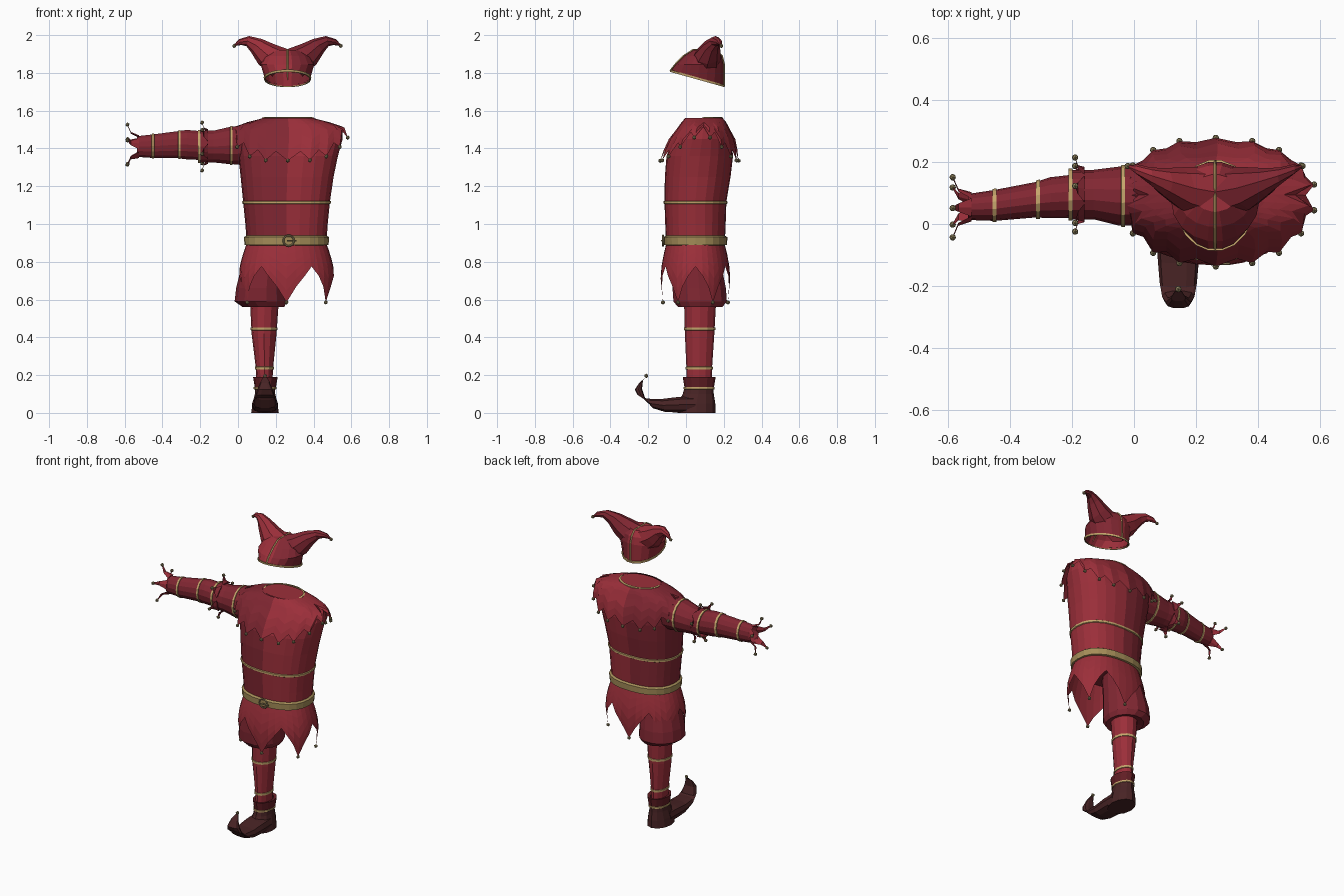
import bpy, bmesh, math
from mathutils import Vector

cube = bpy.data.objects.get("Cube")
if cube:
    bpy.data.objects.remove(cube, do_unlink=True)

X, Y, Z = Vector((1, 0, 0)), Vector((0, 1, 0)), Vector((0, 0, 1))
MID = 0.262


def material(name, rgb):
    m = bpy.data.materials.new(name)
    m.use_nodes = True
    m.diffuse_color = (*rgb, 1)
    m.node_tree.nodes["Principled BSDF"].inputs["Base Color"].default_value = (*rgb, 1)
    return m


RED = material("bright red cloth", (0.33, 0.028, 0.042))
DARK = material("dark red cloth", (0.22, 0.02, 0.032))
CUFF = material("deep red cuff", (0.12, 0.013, 0.018))
BOOT = material("brown leather", (0.065, 0.017, 0.018))
GOLD = material("gold thread", (0.56, 0.38, 0.15))
BELT = material("belt gold", (0.38, 0.27, 0.1))
BELL = material("bell brass", (0.27, 0.22, 0.11))


def finish(name, bm, mats, rule=None):
    bmesh.ops.recalc_face_normals(bm, faces=bm.faces)
    me = bpy.data.meshes.new(name)
    if rule:
        for f in bm.faces:
            f.material_index = rule(f.calc_center_median())
    bm.to_mesh(me)
    bm.free()
    for m in mats:
        me.materials.append(m)
    ob = bpy.data.objects.new(name, me)
    bpy.context.collection.objects.link(ob)
    return ob


def ring(c, u, v, ru, rv, n=14, p=1.0):
    """Closed section; p below 1 makes it boxier."""
    pts = []
    for i in range(n):
        a = math.tau * i / n
        s, k = math.sin(a), math.cos(a)
        pts.append(Vector(c) + u * ru * math.copysign(abs(k) ** p, k)
                   + v * rv * math.copysign(abs(s) ** p, s))
    return pts


def skin(bm, rings, cap=(False, False)):
    rows = [[bm.verts.new(p) for p in r] for r in rings]
    n = len(rows[0])
    for a, b in zip(rows, rows[1:]):
        for i in range(n):
            j = (i + 1) % n
            bm.faces.new((a[i], a[j], b[j], b[i]))
    for row, wanted in ((rows[0], cap[0]), (rows[-1], cap[1])):
        if wanted:
            bm.faces.new(row)


def loft(name, rings, mats, cap=(False, False), rule=None):
    bm = bmesh.new()
    skin(bm, rings, cap)
    return finish(name, bm, mats, rule)


def lerp_rows(rows, t):
    """Interpolate rows keyed by their first value."""
    rows = sorted(rows)
    t = min(max(t, rows[0][0]), rows[-1][0])
    for a, b in zip(rows, rows[1:]):
        if t <= b[0]:
            k = (t - a[0]) / (b[0] - a[0])
            return [p + (q - p) * k for p, q in zip(a, b)]


def side(c):
    return 0 if c.x < MID else 1


bells = []

# Torso: height, centre x, centre y, half width, half depth
TORSO = [(0.88, .257, .05, .21, .155), (1.0, .257, .05, .218, .16),
         (1.12, .257, .05, .23, .164), (1.25, .26, .062, .246, .174),
         (1.36, .265, .073, .264, .176), (1.45, .27, .085, .284, .156),
         (1.51, .27, .092, .278, .122), (1.54, .266, .095, .2, .108),
         (1.56, .265, .095, .125, .09)]


def torso_ring(z, off=0.0, n=24):
    _, cx, cy, rx, ry = lerp_rows(TORSO, z)
    return ring((cx, cy, z), X, Y, rx + off, ry + off, n, 0.85)


loft("torso", [torso_ring(r[0]) for r in TORSO], [DARK, RED], (True, True), side)
loft("chest_stitch", [torso_ring(z, o) for z, o in
     ((1.105, 0), (1.108, .005), (1.12, .005), (1.123, 0))], [GOLD])
loft("belt", [torso_ring(z, o) for z, o in
     ((.887, 0), (.89, .012), (.93, .012), (.938, 0))], [BELT])

# Scooped collar trim
collar = []
for w, dz in ((.125, .006), (.137, .004), (.137, -.008)):
    collar.append([p - Z * .028 * max(0, (.095 - p.y) / .09)
                   for p in ring((.265, .095, 1.56 + dz), X, Y, w, w - .035, 24)])
loft("collar_trim", collar, [GOLD])

# Round buckle with a pin
bpy.ops.mesh.primitive_torus_add(location=(.268, -.122, .912), rotation=(math.pi / 2, 0, 0),
                                 major_radius=.028, minor_radius=.005,
                                 major_segments=16, minor_segments=6)
buckle = bpy.context.object
buckle.name = "belt_buckle"
buckle.data.materials.append(BELL)
loft("buckle_pin", [ring((x, -.128, .912), Y, Z, .004, .005, 6) for x in (.26, .31)],
     [BELL], (True, True))

# Shoulder cape with a zigzag hem and bells
TIPS = 18
cape = [[] for _ in range(7)]
for i in range(TIPS * 2):
    tip = i % 2
    c = abs(math.cos(math.tau * i / (TIPS * 2)))
    hem = 1.335 + .13 * c ** 4 + (0 if tip else .05)
    for row, t in zip(cape, (0, .08, .16, .3, .5, .75, 1)):
        z = 1.562 - (1.562 - hem) * t
        row.append(torso_ring(z, .008 + .012 * t * (1 + tip), TIPS * 2)[i])
    if tip:
        bells.append(cape[-1][-1].copy())
loft("shoulder_cape", cape, [DARK, RED], rule=side)

# Skirt of six hanging points
skirt = [[] for _ in range(6)]
for i in range(36):
    a = math.tau * (i / 36 + 1 / 12)
    near = abs((i + 3) % 6 - 3) / 3
    hem = .585 + .19 * near ** .75
    for row, t in zip(skirt, (0, .2, .4, .6, .8, 1)):
        z = .9 - (.9 - hem) * t
        flare = .005 + .045 * math.sin(min(1, (.9 - z) / .2) * math.pi * .5)
        flare -= .018 * max(0, (.72 - z) / .13)
        p = ring((.257, .05, z), X, Y, .205 + flare, .15 + flare * .7, 36, .9)
        row.append(p[(i + 3) % 36])
    if near == 0:
        bells.append(skirt[-1][-1].copy())
loft("skirt", skirt, [RED])

# Single sleeve: a wide upper puff and a narrower forearm
UPPER = [(-.21, .095, 1.41, .08, .086), (-.13, .095, 1.41, .08, .086),
         (-.05, .09, 1.415, .095, .1), (.06, .095, 1.42, .1, .11)]
FORE = [(-.535, .055, 1.41, .042, .056), (-.45, .06, 1.412, .05, .064),
        (-.32, .078, 1.42, .057, .073), (-.27, .085, 1.42, .066, .08),
        (-.19, .09, 1.415, .07, .078)]


def sleeve_ring(rows, x, off=0.0):
    _, cy, cz, ry, rz = lerp_rows(rows, x)
    return ring((x, cy, cz), Y, Z, ry + off, rz + off)


for name, rows, bands in (("upper_sleeve", UPPER, (-.035, -.205)),
                          ("forearm_sleeve", FORE, (-.31, -.45))):
    loft(name, [sleeve_ring(rows, r[0]) for r in rows], [DARK])
    for k, x in enumerate(bands):
        loft(f"{name}_stitch_{k + 1}", [sleeve_ring(rows, x + d, o) for d, o in
             ((-.007, -.002), (-.006, .004), (.006, .004), (.007, -.002))], [GOLD])


# Curled points with bells at the elbow and the wrist
def points(name, c, ry, rz, reach, grow, count, mat, turn):
    bm = bmesh.new()
    for i in range(count):
        a = math.tau * i / count + turn
        out = Y * math.cos(a) + Z * math.sin(a)
        across = Y * -math.sin(a) + Z * math.cos(a)
        base = Vector(c) + Y * ry * math.cos(a) + Z * rz * math.sin(a)
        mid = base - X * reach * .7 + out * grow * .3
        tip = base - X * reach + out * grow
        w = math.pi * (ry + rz) / 2 / count
        skin(bm, [ring(base, across, out, w, .006, 4), ring(mid, across, out, w * .45, .005, 4),
                  ring(tip, across, out, .004, .004, 4)], (True, True))
        bells.append(tip)
    finish(name, bm, [mat])


points("elbow_points", (-.16, .095, 1.41), .08, .085, .03, .045, 6, DARK, .3)
points("wrist_points", (-.525, .055, 1.41), .04, .054, .06, .062, 5, RED, .35)

# Bloomer and stocking of the single leg
loft("bloomer", [ring((x, y, z), X, Y, rx, ry, 14) for z, x, y, rx, ry in
     ((.9, .15, .055, .1, .125), (.78, .135, .06, .115, .13), (.66, .122, .07, .132, .145),
      (.59, .12, .075, .138, .145), (.56, .135, .075, .11, .12), (.57, .14, .075, .07, .08))],
     [DARK])
LEG = [(.12, .14, .07, .04, .065), (.24, .14, .07, .046, .068),
       (.42, .138, .072, .066, .078), (.62, .14, .075, .078, .086)]


def leg_ring(z, off=0.0):
    _, cx, cy, rx, ry = lerp_rows(LEG, z)
    return ring((cx, cy, z), X, Y, rx + off, ry + off, 12)


loft("stocking", [leg_ring(r[0]) for r in LEG], [RED])
for k, z in enumerate((.445, .237)):
    loft(f"stocking_stitch_{k + 1}", [leg_ring(z + d, o) for d, o in
         ((-.008, -.002), (-.007, .004), (.007, .004), (.008, -.002))], [GOLD])

# Boot: ankle shaft, curled foot, cuff and trim
loft("boot_shaft", [ring((.143, y, z), X, Y, rx, ry, 12) for z, y, rx, ry in
     ((.0, .055, .073, .1), (.05, .055, .066, .1), (.1, .065, .054, .082),
      (.15, .07, .05, .074))], [BOOT], (True, True))
foot = []
for y, z, w, t, slope in ((.05, .045, .07, .045, 0), (-.04, .043, .07, .043, 0),
                          (-.12, .04, .066, .036, -10), (-.19, .05, .06, .03, -30),
                          (-.235, .083, .052, .026, -60), (-.252, .125, .04, .02, -95),
                          (-.238, .165, .024, .013, -125), (-.213, .19, .008, .006, -145)):
    a = math.radians(slope)
    foot.append(ring((.143, y, z), X, Y * math.sin(a) + Z * math.cos(a), w, t, 10, .75))
loft("curled_foot", foot, [BOOT], (True, True))
bells.append(Vector((.143, -.21, .196)))
loft("boot_cuff", [ring((.145, .07, z), X, Y, rx, ry, 12) for z, rx, ry in
     ((.13, .05, .073), (.135, .056, .078), (.19, .065, .087), (.185, .045, .068))], [CUFF])
loft("boot_trim", [ring((.143, .069, z), X, Y, .057 + o, .079 + o, 12) for z, o in
     ((.124, 0), (.126, .003), (.136, .003), (.138, 0))], [GOLD])


# Two-horned hat with a sloping rim
def rim(z, off):
    return [p - Z * .28 * (p.y - .06) for p in
            ring((MID, .06, z), X, Y, .12 + off, .142 + off, 18)]


loft("hat_crown", [rim(1.77, 0), ring((MID, .072, 1.845), X, Y, .142, .128, 18),
                   ring((MID, .09, 1.89), X, Y, .12, .1, 18),
                   ring((MID, .1, 1.922), X, Y, .075, .06, 18)],
     [RED, DARK], (False, True), side)
loft("hat_rim_trim", [rim(1.765, -.002), rim(1.765, .005), rim(1.777, .006), rim(1.777, 0)], [GOLD])
for name, s, mat in (("right_horn", -1, RED), ("left_horn", 1, DARK)):
    rings = []
    for x, y, z, r, tilt in ((.03, .1, 1.85, .085, 35), (.11, .115, 1.898, .068, 40),
                             (.165, .135, 1.945, .045, 40), (.21, .155, 1.968, .028, 15),
                             (.25, .175, 1.963, .017, -25), (.278, .185, 1.947, .005, -40)):
        a = math.radians(tilt)
        up = Z * math.cos(a) - X * s * math.sin(a)
        rings.append(ring((MID + s * x, y, z), Y, up, r, r, 8))
    loft(name, rings, [mat], (True, True))
    bells.append(Vector((MID + s * .282, .187, 1.943)))
loft("hat_seam", [ring((MID, y, z), X, (Vector((0, y, z)) - Vector((0, .08, 1.82))).normalized(),
                       .005, .005, 4) for y, z in
     ((-.083, 1.812), (-.057, 1.845), (-.012, 1.89), (.04, 1.923), (.16, 1.923),
      (.19, 1.89), (.201, 1.845), (.203, 1.735))], [GOLD], (True, True))

# Little round bells
bm = bmesh.new()
for p in bells:
    made = bmesh.ops.create_icosphere(bm, subdivisions=1, radius=.0115)
    bmesh.ops.translate(bm, vec=p, verts=made["verts"])
finish("bells", bm, [BELL])
